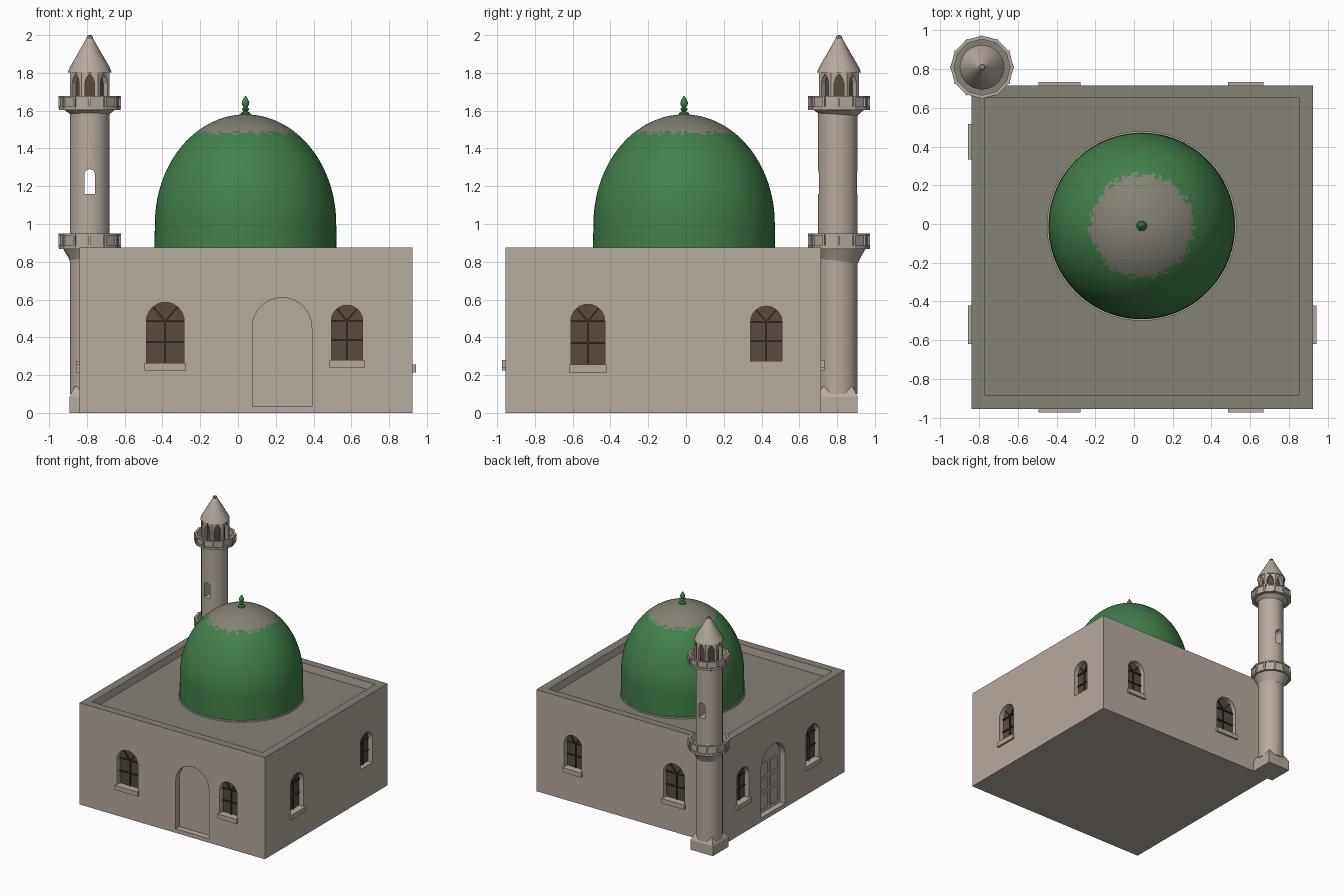
import bpy, bmesh, math, random
from math import sin, cos, pi, radians

if "Cube" in bpy.data.objects:
    bpy.data.objects.remove(bpy.data.objects["Cube"])

random.seed(4)


def material(name, rgb):
    m = bpy.data.materials.new(name)
    m.diffuse_color = (*rgb, 1)
    m.use_nodes = True
    m.node_tree.nodes["Principled BSDF"].inputs["Base Color"].default_value = m.diffuse_color
    return m


STONE = material("warm stone", (0.47, 0.405, 0.35))
ROOF = material("roof grey", (0.23, 0.22, 0.18))
GREEN = material("dome green", (0.055, 0.22, 0.07))
PANE = material("dark brown pane", (0.095, 0.07, 0.052))
BAR = material("window bar brown", (0.05, 0.038, 0.03))

X0, X1, Y0, Y1, H, FLOOR = -0.84, 0.925, -0.955, 0.715, 0.875, 0.81
MX, MY = -0.785, 0.81      # tower axis
DX, DY = 0.04, -0.01       # dome axis

# wall frames: (along wall, outward, height) -> world
WALLS = {
    "front": lambda u, o, z: (u, Y0 - o, z),
    "back": lambda u, o, z: (u, Y1 + o, z),
    "left": lambda u, o, z: (X0 - o, u, z),
    "right": lambda u, o, z: (X1 + o, u, z),
}


def around(cx, cy, a):
    return lambda u, o, z: (cx + o * cos(a) - u * sin(a), cy + o * sin(a) + u * cos(a), z)


def make(name, bm, *mats):
    bmesh.ops.recalc_face_normals(bm, faces=bm.faces)
    me = bpy.data.meshes.new(name)
    bm.to_mesh(me)
    bm.free()
    for m in mats:
        me.materials.append(m)
    ob = bpy.data.objects.new(name, me)
    bpy.context.collection.objects.link(ob)
    return ob


def prism(bm, place, pts, o0, o1):
    a = [bm.verts.new(place(u, o0, z)) for u, z in pts]
    b = [bm.verts.new(place(u, o1, z)) for u, z in pts]
    bm.faces.new(a)
    bm.faces.new(b[::-1])
    for i in range(len(pts)):
        j = (i + 1) % len(pts)
        bm.faces.new((a[i], a[j], b[j], b[i]))


def rect(u0, u1, z0, z1):
    return [(u0, z0), (u1, z0), (u1, z1), (u0, z1)]


def arch(c, w, z0, z1, n=16):
    r = w / 2
    return [(c - r, z0), (c + r, z0)] + [
        (c + r * cos(pi * i / n), z1 - r + r * sin(pi * i / n)) for i in range(n + 1)]


def stick(u0, z0, u1, z1, t):
    l = math.hypot(u1 - u0, z1 - z0)
    a, b = -(z1 - z0) / l * t, (u1 - u0) / l * t
    return [(u0 + a, z0 + b), (u1 + a, z1 + b), (u1 - a, z1 - b), (u0 - a, z0 - b)]


def lathe(name, prof, n, cx, cy, mats, phase=0, smooth=True):
    bm = bmesh.new()
    rings = [[bm.verts.new((cx + r * cos(2 * pi * i / n + phase),
                            cy + r * sin(2 * pi * i / n + phase), z)) for i in range(n)]
             for r, z in prof]
    for p, q in zip(rings, rings[1:]):
        for i in range(n):
            bm.faces.new((p[i], p[(i + 1) % n], q[(i + 1) % n], q[i]))
    bm.faces.new(rings[0])
    bm.faces.new(rings[-1])
    ob = make(name, bm, *mats)
    if smooth:
        select(ob)
        bpy.ops.object.shade_smooth_by_angle(angle=radians(35))
    return ob


def select(ob):
    bpy.ops.object.select_all(action='DESELECT')
    ob.select_set(True)
    bpy.context.view_layer.objects.active = ob


def cut(ob, bm):
    cutter = make("cutter", bm, STONE)
    m = ob.modifiers.new("cut", 'BOOLEAN')
    m.operation, m.solver, m.object = 'DIFFERENCE', 'EXACT', cutter
    select(ob)
    bpy.ops.object.modifier_apply(modifier="cut")
    bpy.data.objects.remove(cutter)


# hall: box with roof recess, window and door openings
windows = [(w, c, wd, z0, z1) for w in ("front", "back")
           for c, wd, z0, z1 in ((-0.385, 0.20, 0.265, 0.585), (0.577, 0.165, 0.28, 0.57))]
windows += [(w, c, wd, z0, z1) for w in ("left", "right")
            for c, wd, z0, z1 in ((-0.52, 0.18, 0.255, 0.575), (0.425, 0.165, 0.275, 0.565))]
doors = [("front", 0.233, 0.315), ("left", 0.015, 0.33)]

bm = bmesh.new()
prism(bm, WALLS["front"], rect(X0, X1, 0, H), 0, Y0 - Y1)
hall = make("hall", bm, STONE, ROOF)
bm = bmesh.new()
prism(bm, WALLS["front"], rect(-0.77, 0.853, FLOOR, 1), -0.07, Y0 - 0.65)
for w, c, wd, z0, z1 in windows:
    prism(bm, WALLS[w], arch(c, wd, z0, z1), -0.05, 0.05)
for w, c, wd in doors:
    prism(bm, WALLS[w], arch(c, wd, 0.035, 0.61), -0.05, 0.05)
cut(hall, bm)
for p in hall.data.polygons:
    p.material_index = int(p.normal.z > 0.9 and p.center.z > 0.75)

# windows: pane, glazing bars and sill
for k, (w, c, wd, z0, z1) in enumerate(windows):
    P, r, s = WALLS[w], wd / 2, z1 - wd / 2
    bm = bmesh.new()
    prism(bm, P, arch(c, wd, z0, z1), -0.052, -0.043)
    make(f"window_pane_{k}", bm, PANE)
    bm = bmesh.new()
    mid = (z0 + s) / 2
    bars = [stick(c, z0, c, s, 0.004), stick(c - r, mid, c + r, mid, 0.004),
            stick(c - r, s, c + r, s, 0.004)]
    bars += [stick(c, s, c + r * cos(a) * 0.99, s + r * sin(a) * 0.99, 0.004)
             for a in (radians(50), radians(130))]
    for b in bars:
        prism(bm, P, b, -0.046, -0.032)
    make(f"window_bars_{k}", bm, BAR)
    if not (w == "right" and c > 0):
        bm = bmesh.new()
        prism(bm, P, rect(c - r - 0.009, c + r + 0.009, z0 - 0.04, z0), -0.04, 0.018)
        make(f"window_sill_{k}", bm, STONE)

# side door: raised panels
bm = bmesh.new()
for u in (-0.055, 0.085):
    for z0, z1 in ((0.07, 0.2), (0.23, 0.32), (0.35, 0.46)):
        prism(bm, WALLS["left"], rect(u - 0.05, u + 0.05, z0, z1), -0.055, -0.04)
make("side_door_panels", bm, STONE)

# dome with a ragged bare cap, its foot ring and finial
prof = [(0.482, FLOOR - 0.01), (0.482, 0.9)]
prof += [(max(0.48 * cos(t), 0.002), 1.0 + 0.58 * sin(t))
         for t in (pi / 2 * i / 48 for i in range(49))]
dome = lathe("dome", prof, 96, DX, DY, (GREEN, ROOF))
for p in dome.data.polygons:
    p.material_index = int(p.center.z > 1.483 + random.uniform(-0.014, 0.014))
lathe("dome_foot_ring", [(0.49, FLOOR - 0.005), (0.49, FLOOR + 0.012)], 64, DX, DY, (STONE,))
lathe("finial", [(0.028, 1.572), (0.026, 1.588), (0.01, 1.596), (0.02, 1.608), (0.01, 1.618),
                 (0.019, 1.632), (0.02, 1.645), (0.012, 1.662), (0.002, 1.678)],
      16, DX, DY, (GREEN,))

# tower base: square block sloping in to the shaft
q = math.sqrt(2) * 0.107
lathe("tower_base", [(q, 0), (q, 0.085), (0.112, 0.14)], 4, MX, MY - 0.008, (STONE,), pi / 4, False)

# tower shaft with a slot right through it
shaft = lathe("tower_shaft", [(0.105, 0.1), (0.105, 1.62)], 32, MX, MY - 0.006, (STONE,))
bm = bmesh.new()
prism(bm, around(MX, MY, -pi / 2), arch(0, 0.055, 1.16, 1.29), -0.2, 0.2)
cut(shaft, bm)

# two balconies: corbel, floor, railing wall, posts and rails
for name, zc, zf, zt in (("lower", 0.79, 0.875, 0.95), ("upper", 1.575, 1.612, 1.677)):
    n = 12
    lathe(name + "_balcony_corbel", [(0.1, zc), (0.112, zc + (zf - zc) * 0.35), (0.145, zf)],
          24, MX, MY, (STONE,))
    floor = lathe(name + "_balcony_floor", [(0.163, zf - 0.008), (0.163, zf + 0.01)],
                  n, MX, MY, (STONE, ROOF), 0, False)
    for p in floor.data.polygons:
        p.material_index = int(p.normal.z > 0.9)
    bm = bmesh.new()
    for i in range(n):
        a = 2 * pi * i / n
        prism(bm, around(MX, MY, a), rect(-0.006, 0.006, zf, zt), 0.145, 0.165)
        side = around(MX, MY, a + pi / n)
        prism(bm, side, rect(-0.041, 0.041, zf, zt), 0.142, 0.15)
        prism(bm, side, rect(-0.042, 0.042, zt - 0.01, zt), 0.14, 0.157)
    make(name + "_balcony_railing", bm, STONE)

# lantern: eight sides, pointed arches around a dark core
lantern = lathe("lantern", [(0.114, 1.61), (0.114, 1.81)], 8, MX, MY, (STONE,), pi / 8, False)
bm = bmesh.new()
for i in range(8):
    prism(bm, around(MX, MY, i * pi / 4),
          [(-0.026, 1.63), (0.026, 1.63), (0.026, 1.745), (0.018, 1.772), (0, 1.797),
           (-0.018, 1.772), (-0.026, 1.745)], 0.072, 0.15)
cut(lantern, bm)
lathe("lantern_core", [(0.082, 1.62), (0.082, 1.8)], 8, MX, MY, (PANE,), pi / 8, False)

# spire and its tip
lathe("spire", [(0.116, 1.803), (0.105, 1.83), (0.016, 1.985)], 16, MX, MY, (STONE,), pi / 8)
lathe("spire_tip", [(0.012, 1.975), (0.018, 1.985), (0.014, 1.995), (0.004, 2.0)],
      12, MX, MY, (ROOF,))
